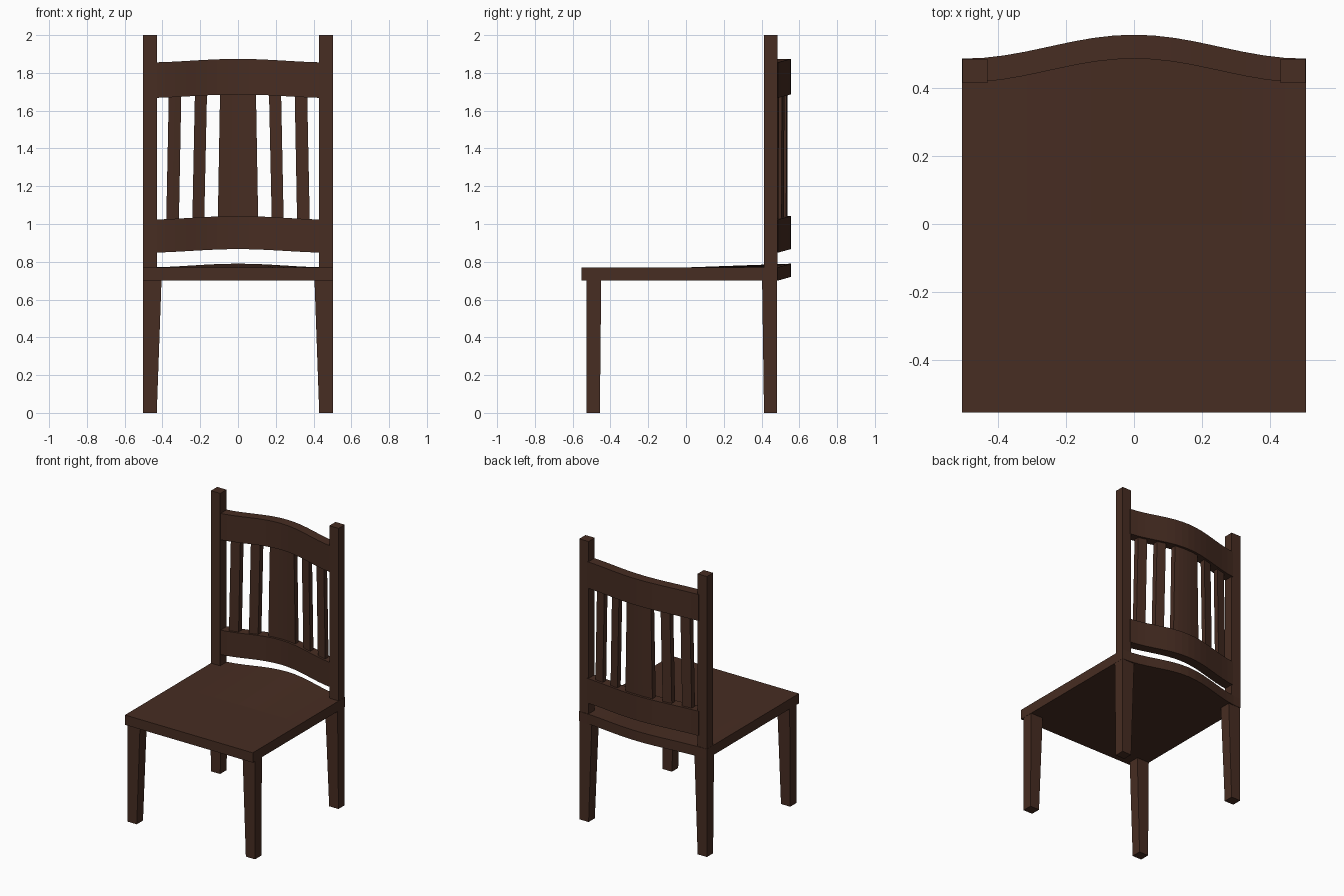
import bpy
import math

if "Cube" in bpy.data.objects:
    bpy.data.objects.remove(bpy.data.objects["Cube"])

wood = bpy.data.materials.new("dark brown wood")
wood.diffuse_color = (0.063, 0.026, 0.016, 1)
wood.use_nodes = True
wood.node_tree.nodes["Principled BSDF"].inputs["Base Color"].default_value = wood.diffuse_color


def add(name, verts, faces):
    mesh = bpy.data.meshes.new(name)
    mesh.from_pydata(verts, [], faces)
    mesh.materials.append(wood)
    obj = bpy.data.objects.new(name, mesh)
    bpy.context.collection.objects.link(obj)
    return obj


def bump(x):
    """Bow of the chair back: 1 in the middle, 0 at the sides."""
    return 0.5 * (1 + math.cos(math.pi * min(abs(x), 0.5) / 0.5))


def loft(name, rings):
    """Skin equal, counter-clockwise rings and cap both ends."""
    n = len(rings[0])
    verts = [v for r in rings for v in r]
    faces = [tuple(range(n - 1, -1, -1)),
             tuple(range((len(rings) - 1) * n, len(rings) * n))]
    for i in range(len(rings) - 1):
        for j in range(n):
            a, b = i * n + j, i * n + (j + 1) % n
            faces.append((a, b, b + n, a + n))
    return add(name, verts, faces)


def rect(x0, x1, y0, y1, z):
    return [(x0, y0, z), (x1, y0, z), (x1, y1, z), (x0, y1, z)]


def mirrored(x0, x1, side):
    return (x0, x1) if side > 0 else (-x1, -x0)


# Legs: tapered front legs, back legs that continue as posts
for side, label in ((1, "right"), (-1, "left")):
    foot = mirrored(0.43, 0.503, side)
    top = mirrored(0.405, 0.503, side)
    loft("front_leg_" + label, [rect(*foot, -0.526, -0.456, 0),
                                rect(*top, -0.526, -0.449, 0.70)])
    loft("back_leg_" + label, [rect(*foot, 0.413, 0.483, 0),
                               rect(*top, 0.403, 0.483, 0.70)])
    loft("back_post_" + label, [rect(*foot, 0.414, 0.484, 0.70),
                                rect(*foot, 0.414, 0.484, 2.0)])

# Seat: flat front half, bowed and slightly raised rear half
rings = []
for i in range(17):
    x = -0.504 + 1.008 * i / 16
    b = bump(x)
    back, rise = 0.485 + 0.07 * b, 0.02 * b
    rings.append([(x, -0.553, 0.70), (x, -0.553, 0.77), (x, 0, 0.77),
                  (x, back, 0.77 + rise), (x, back, 0.70 + rise),
                  (x, 0, 0.70)][::-1])
loft("seat", rings)


# Bowed rails between the posts
def rail(name, z0, z1):
    rings = []
    for i in range(17):
        x = -0.44 + 0.88 * i / 16
        b = bump(x)
        y, z = 0.07 * b, 0.019 * b
        rings.append([(x, 0.415 + y, z0 + z), (x, 0.485 + y, z0 + z),
                      (x, 0.485 + y, z1 + z), (x, 0.415 + y, z1 + z)])
    loft(name, rings)


rail("lower_rail", 0.848, 1.023)
rail("top_rail", 1.667, 1.855)


# Slats follow the bow and lean inward toward the top
def slat(name, low, high, segments):
    rings = []
    for i in range(segments + 1):
        t = i / segments
        xl = low[0] + (low[1] - low[0]) * t
        xh = high[0] + (high[1] - high[0]) * t
        yl, yh = 0.07 * bump(xl), 0.07 * bump(xh)
        rings.append([(xl, 0.431 + yl, 1.01), (xl, 0.468 + yl, 1.01),
                      (xh, 0.468 + yh, 1.70), (xh, 0.431 + yh, 1.70)])
    loft(name, rings)


slat("centre_slat", (-0.107, 0.107), (-0.095, 0.095), 6)
for side, label in ((1, "right"), (-1, "left")):
    slat("inner_slat_" + label, mirrored(0.179, 0.242, side),
         mirrored(0.164, 0.228, side), 2)
    slat("outer_slat_" + label, mirrored(0.313, 0.380, side),
         mirrored(0.300, 0.366, side), 2)
